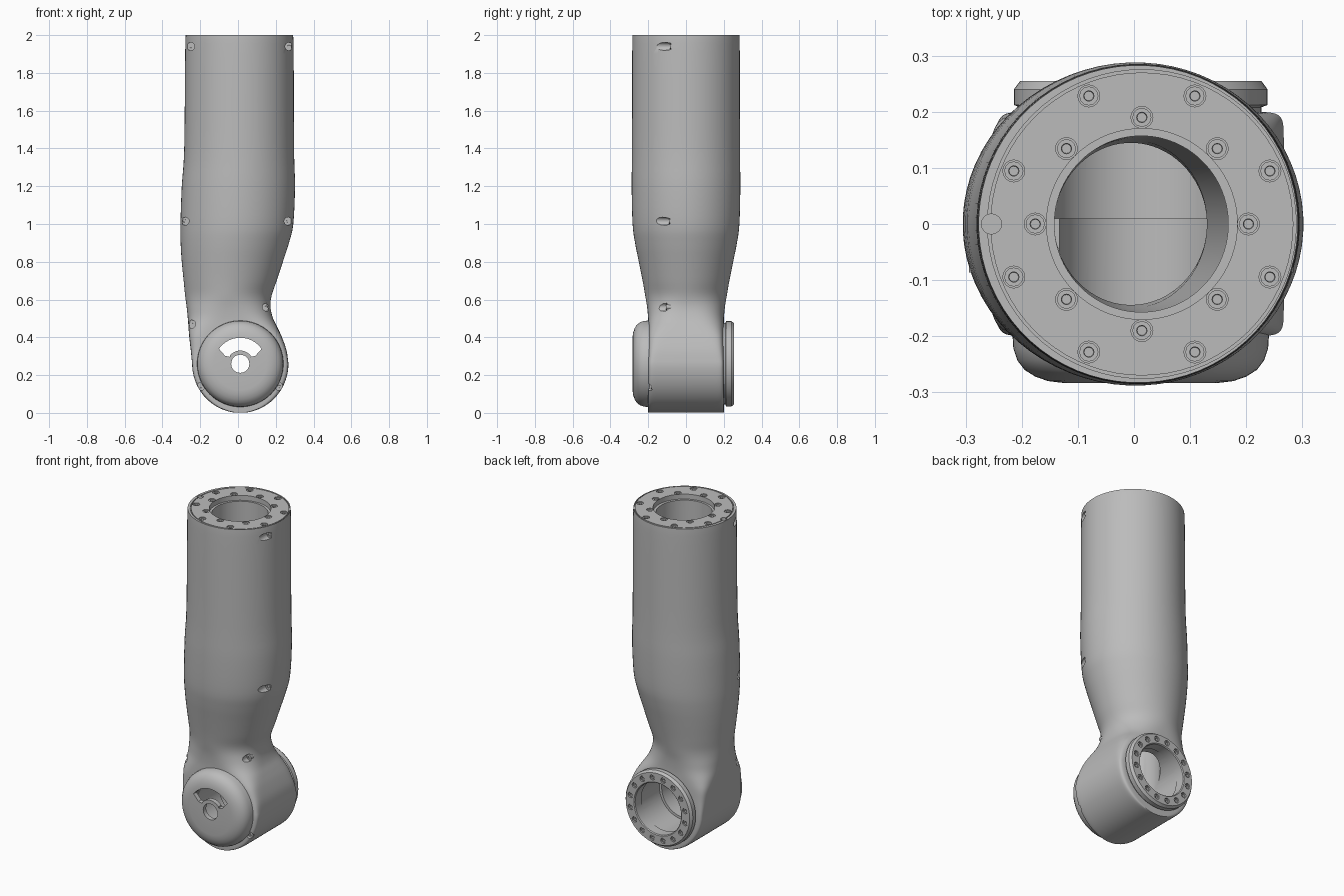
import bpy, bmesh
from math import sin, cos, pi, radians
from mathutils import Vector

cube = bpy.data.objects.get("Cube")
if cube:
    bpy.data.objects.remove(cube)

grey = bpy.data.materials.new("machined_grey")
grey.use_nodes = True
grey.diffuse_color = (0.5, 0.5, 0.5, 1)
grey.node_tree.nodes["Principled BSDF"].inputs["Base Color"].default_value = (0.5, 0.5, 0.5, 1)

UP, FRONT, BACK = Vector((0, 0, 1)), Vector((0, -1, 0)), Vector((0, 1, 0))
HUB = Vector((0.012, 0, 0.26))
TOP = Vector((0.014, 0, 2))


def finish(name, bm):
    bmesh.ops.remove_doubles(bm, verts=bm.verts, dist=1e-5)
    bmesh.ops.recalc_face_normals(bm, faces=bm.faces)
    mesh = bpy.data.meshes.new(name)
    bm.to_mesh(mesh)
    bm.free()
    mesh.materials.append(grey)
    obj = bpy.data.objects.new(name, mesh)
    bpy.context.collection.objects.link(obj)
    return obj


def lathe_into(bm, profile, centre, axis, n):
    """Revolve a closed (radius, height) profile about an axis."""
    turn = axis.to_track_quat('Z', 'Y')
    rings = []
    for i in range(n):
        a = 2 * pi * i / n
        rings.append([bm.verts.new(centre + turn @ Vector((r * cos(a), r * sin(a), h)))
                      for r, h in profile])
    m = len(profile)
    for i in range(n):
        p, q = rings[i], rings[(i + 1) % n]
        for j in range(m):
            k = (j + 1) % m
            r0, r1 = profile[j][0], profile[k][0]
            if r0 and r1:
                bm.faces.new((p[j], p[k], q[k], q[j]))
            elif r1:
                bm.faces.new((p[j], p[k], q[k]))
            elif r0:
                bm.faces.new((p[j], p[k], q[j]))


def lathe(name, profile, centre, axis, n=72):
    bm = bmesh.new()
    lathe_into(bm, profile, centre, axis, n)
    return finish(name, bm)


def rod(r, low, high):
    return [(0, low), (r, low), (r, high), (0, high)]


def loft(name, rows, n=72):
    """Skin superellipse sections given as (z, x min, x max, half depth, squareness)."""
    bm = bmesh.new()
    rings = []
    for z, x0, x1, depth, power in rows:
        ring = []
        for i in range(n):
            a = 2 * pi * (i + 0.5) / n
            c, s = cos(a), sin(a)
            x = abs(c) ** (2 / power) * (1 if c > 0 else -1)
            y = abs(s) ** (2 / power) * (1 if s > 0 else -1)
            ring.append(bm.verts.new(((x0 + x1) / 2 + x * (x1 - x0) / 2, y * depth, z)))
        rings.append(ring)
    for p, q in zip(rings, rings[1:]):
        for i in range(n):
            k = (i + 1) % n
            bm.faces.new((p[i], p[k], q[k], q[i]))
    bm.faces.new(rings[0])
    bm.faces.new(rings[-1])
    return finish(name, bm)


def smooth_rows(rows, steps=4):
    out = []
    for i in range(len(rows) - 1):
        a, b, c, d = (rows[max(0, min(len(rows) - 1, i + k))] for k in (-1, 0, 1, 2))
        for s in range(steps):
            t = s / steps
            out.append([q + t / 2 * (r - p + t * (2 * p - 5 * q + 4 * r - w + t * (3 * (q - r) + w - p)))
                        for p, q, r, w in zip(a, b, c, d)])
    return out + [list(rows[-1])]


def cut(obj, cutter):
    mod = obj.modifiers.new("cut", 'BOOLEAN')
    mod.operation, mod.solver, mod.object = 'DIFFERENCE', 'EXACT', cutter
    bpy.context.view_layer.update()
    bpy.context.view_layer.objects.active = obj
    bpy.ops.object.modifier_apply(modifier=mod.name)
    bpy.data.objects.remove(cutter)


def circle(centre, axis, radius, count, start=0.0):
    turn = axis.to_track_quat('Z', 'Y')
    for i in range(count):
        a = start + 2 * pi * i / count
        yield centre + turn @ Vector((radius * cos(a), radius * sin(a), 0))


def screws(name, spots, axis, r, drop=0.004):
    """Socket-head screws sitting just below the surface."""
    bm = bmesh.new()
    head = [(0, -0.03), (r, -0.03), (r, -drop), (r * 0.55, -drop),
            (r * 0.5, -drop - 0.01), (0, -drop - 0.01)]
    for p in spots:
        lathe_into(bm, head, p, axis, 12)
    return finish(name, bm)


def holes(spots, axis, r, depth, reach=0.1):
    bm = bmesh.new()
    for p in spots:
        lathe_into(bm, rod(r, -depth, reach), p, axis, 16)
    return finish("hole_cutter", bm)


# Main arm: round tube, narrowed neck and squared-off joint hub in one skin
rows = smooth_rows([
    (2.0, -.277, .292, .283, 2), (1.9, -.28, .295, .285, 2), (1.4, -.285, .297, .286, 2),
    (1.2, -.298, .302, .288, 2), (1.0, -.305, .293, .283, 2), (.9, -.304, .27, .27, 2),
    (.8, -.298, .238, .25, 2), (.7, -.288, .205, .23, 2), (.62, -.28, .178, .216, 2),
    (.56, -.272, .172, .206, 2.4), (.5, -.266, .186, .201, 3.2), (.45, -.262, .21, .2, 5),
    (.4, -.258, .233, .2, 8), (.33, -.25, .257, .2, 12), (.26, -.243, .267, .2, 20)])
for i in range(1, 18):
    t = radians(5 * i)
    rows.append((.26 * (1 - sin(t)), HUB.x - .255 * cos(t), HUB.x + .255 * cos(t), .2, 20))
arm = loft("arm_body", rows)

# Hollow interior: cable bore, joint bore and counterbored mouth
cut(arm, loft("bore_cutter", [(2.1, -.142, .168, .157, 2), (1.0, -.142, .168, .157, 2),
                              (.6, -.142, .13, .15, 2), (.26, -.142, .13, .14, 2)]))
cut(arm, lathe("bore_cutter", [(0, -.3), (.145, -.3), (.145, .01), (.16, .01), (.16, .3), (0, .3)],
               HUB, BACK))
cut(arm, lathe("mouth_cutter", rod(.17, -.03, .1), TOP, UP))

# Fine ring groove and locating notch in the top face
cut(arm, lathe("groove_cutter", [(.27, -.008), (.275, -.008), (.275, .05), (.27, .05)], TOP, UP))
cut(arm, holes([TOP + Vector((-.268, 0, 0))], UP, .018, .02))

# Two rings of screws in the top face
top_spots = list(circle(TOP, UP, .247, 8, pi / 8)) + list(circle(TOP, UP, .19, 8))
cut(arm, holes(top_spots, UP, .0195, .025))
screws("top_screws", top_spots, UP, .017)

# Counterbored screws driven from the front along both sides
for x, z, y in [(-.25, 1.94, -.08), (.27, 1.94, -.08), (-.28, 1.015, -.08), (.265, 1.015, -.085),
                (.15, .56, -.1), (-.245, .47, -.12), (-.197, .14, -.18), (.217, .14, -.18)]:
    spot = Vector((x, y, z))
    cut(arm, holes([spot], FRONT, .021, 0, .3))
    screws("side_screw", [spot], FRONT, .014, -.006)

# Domed front cover with a hollow back
cap = lathe("front_cover", [
    (0, .283), (.14, .283), (.165, .28), (.188, .272), (.207, .26), (.22, .243), (.227, .222),
    (.229, .19), (.15, .19), (.15, .255), (0, .255)], HUB, FRONT)
cut(cap, lathe("hole_cutter", rod(.048, .2, .4), HUB, FRONT, 32))

# Fan-shaped window in the cover
outline = [(.138 * cos(radians(a)), .138 * sin(radians(a))) for a in range(35, 146, 10)]
outline += [(-.08, .042), (-.055, .037)]
outline += [(.07 * cos(radians(a)), .07 * sin(radians(a))) for a in range(140, 39, -10)]
outline += [(.055, .037), (.08, .042)]
bm = bmesh.new()
face = bm.faces.new([bm.verts.new(HUB + Vector((x, -.4, z))) for x, z in outline])
side = bmesh.ops.extrude_face_region(bm, geom=[face])["geom"]
bmesh.ops.translate(bm, vec=(0, .2, 0), verts=[v for v in side if isinstance(v, bmesh.types.BMVert)])
cut(cap, finish("window_cutter", bm))

# Rear mounting flange with its ring of screws
flange = lathe("rear_flange", [(.155, .19), (.215, .19), (.215, .208), (.226, .212), (.226, .24),
                               (.215, .255), (.16, .255), (.155, .25)], HUB, BACK)
rear = HUB + BACK * .255
rear_spots = list(circle(rear, BACK, .187, 16, pi / 16))
cut(flange, holes(rear_spots, BACK, .0165, .025))
screws("rear_screws", rear_spots, BACK, .014, .006)

# Smooth shading with crisp machined edges
for obj in bpy.context.scene.objects:
    obj.select_set(obj.type == 'MESH')
bpy.context.view_layer.objects.active = arm
bpy.ops.object.shade_smooth_by_angle(angle=radians(32))
